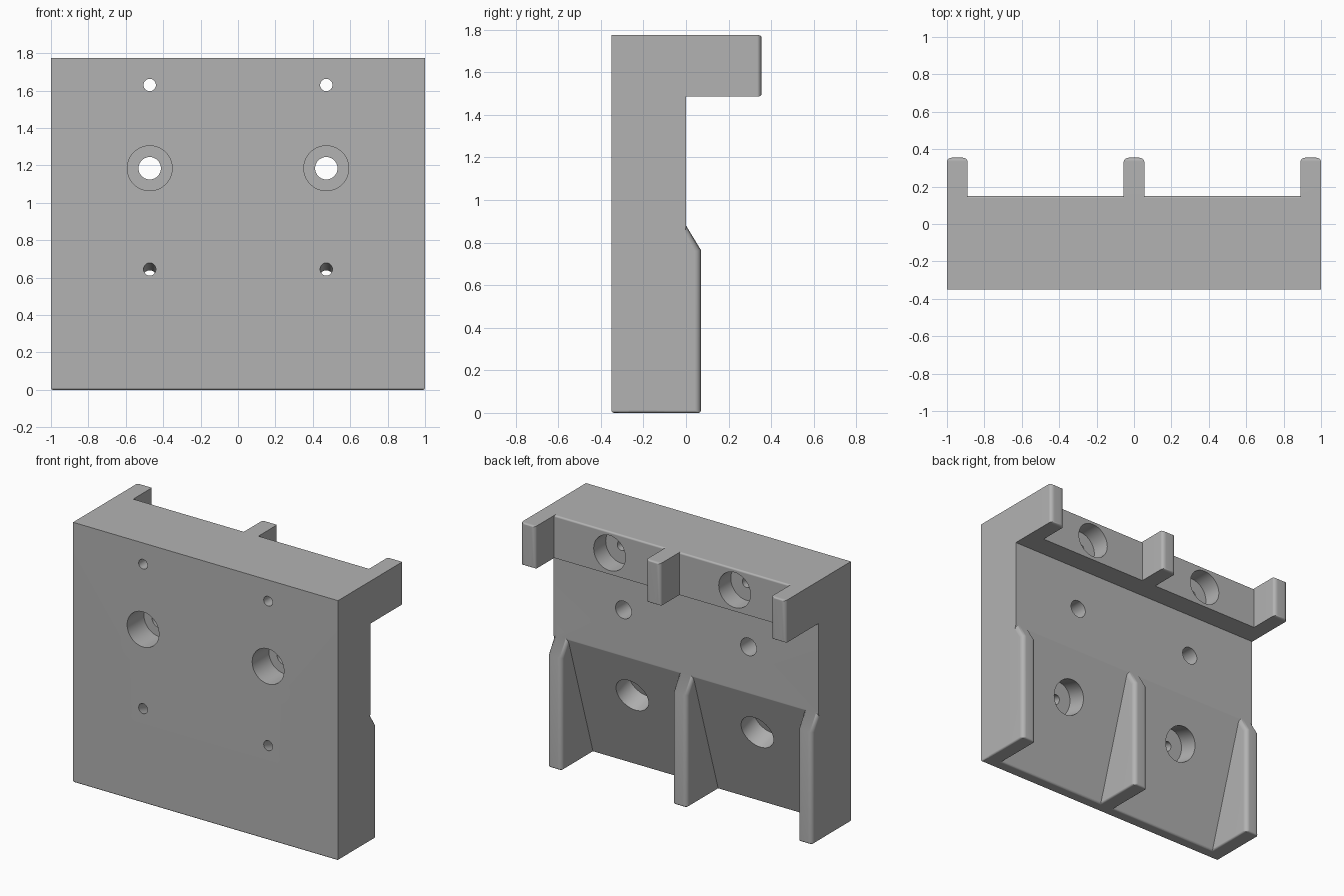
import bpy, bmesh, math
from mathutils import Vector

if "Cube" in bpy.data.objects:
    bpy.data.objects.remove(bpy.data.objects["Cube"])

grey = bpy.data.materials.new("plain grey")
grey.use_nodes = True
COLOUR = (0.45, 0.45, 0.45, 1)
grey.diffuse_color = COLOUR
grey.node_tree.nodes["Principled BSDF"].inputs["Base Color"].default_value = COLOUR

FILLET, SOFT = 0.03, 0.012


def activate(ob):
    bpy.ops.object.select_all(action="DESELECT")
    ob.select_set(True)
    bpy.context.view_layer.objects.active = ob


def apply(ob, mod):
    activate(ob)
    bpy.ops.object.modifier_apply(modifier=mod.name)


def prism(name, profile, x0, x1, weight):
    """Extrude a (y, z) profile along x, rounding edges by a weight rule."""
    bm = bmesh.new()
    face = bm.faces.new([bm.verts.new((x0, y, z)) for y, z in profile])
    ext = bmesh.ops.extrude_face_region(bm, geom=[face])["geom"]
    for v in ext:
        if isinstance(v, bmesh.types.BMVert):
            v.co.x = x1
    bmesh.ops.recalc_face_normals(bm, faces=bm.faces)
    me = bpy.data.meshes.new(name)
    bm.to_mesh(me)
    bm.free()
    me.materials.append(grey)
    ob = bpy.data.objects.new(name, me)
    bpy.context.collection.objects.link(ob)
    attr = me.attributes.new("bevel_weight_edge", "FLOAT", "EDGE")
    for e in me.edges:
        a, b = (me.vertices[i].co for i in e.vertices)
        attr.data[e.index].value = weight(a, b)
    bev = ob.modifiers.new("round", "BEVEL")
    bev.limit_method, bev.width, bev.segments = "WEIGHT", FILLET, 4
    apply(ob, bev)
    return ob


def combine(ob, other, operation):
    mod = ob.modifiers.new("combine", "BOOLEAN")
    mod.operation, mod.solver, mod.object = operation, "EXACT", other
    apply(ob, mod)
    bpy.data.objects.remove(other)


def bore(ob, x, start, direction, radius, length):
    """Drill a cylinder centred on a (y, z) start point."""
    d = Vector((0, *direction)).normalized()
    p = Vector((x, *start)) + d * length / 2
    bpy.ops.mesh.primitive_cylinder_add(
        vertices=48, radius=radius, depth=length, location=p,
        rotation=d.to_track_quat("Z", "Y").to_euler())
    cutter = bpy.context.object
    cutter.data.materials.append(grey)
    combine(ob, cutter, "DIFFERENCE")


# Block with a recessed back, an undercut slope and a top bar
def block_weight(a, b):
    bottom = max(a.z, b.z) < 0.001
    bar_lip = min(a.y, b.y) > 0.14 and min(a.z, b.z) > 1.7
    return SOFT / FILLET if bottom or bar_lip else 0


bracket = prism("mounting_block",
                [(-.35, 0), (-.27, 0), (0, .87), (0, 1.485), (.15, 1.485),
                 (.15, 1.775), (-.35, 1.775)], -1, 1, block_weight)


# Ribs and prongs have full fillets down the tip and softer ends
def rib_weight(a, b):
    if max(a.z, b.z) < 0.001:
        return SOFT / FILLET
    along_x = abs(a.x - b.x) > 0.01
    at_tip = a.y + b.y > -0.01 and max(a.y, b.y) > 0.06 and min(a.y, b.y) > -0.08
    on_side = not along_x and max(a.z, b.z) < 1 and min(a.y, b.y) > -0.08
    return 0 if along_x else float(at_tip and on_side)


def prong_weight(a, b):
    if min(a.y, b.y) < 0.3:
        return 0
    return SOFT / FILLET if abs(a.x - b.x) > 0.01 else 1


for x0, x1 in ((-1, -.89), (-.055, .055), (.89, 1)):
    rib = prism("lower_rib", [(-.31, 0), (.07, 0), (.07, .765), (-.07, .995),
                              (-.31, .995)], x0, x1, rib_weight)
    combine(bracket, rib, "UNION")
    prong = prism("upper_prong", [(.05, 1.485), (.355, 1.485), (.355, 1.775),
                                  (.05, 1.775)], x0, x1, prong_weight)
    combine(bracket, prong, "UNION")

# Screw holes: straight top, front-countersunk middle, tilted bottom
tilt = Vector((.87, -.27)).normalized()
for x in (-.472, .472):
    bore(bracket, x, (-.5, 1.63), (1, 0), .033, 1)
    bore(bracket, x, (.02, 1.63), (1, 0), .12, .4)
    bore(bracket, x, (-.5, 1.185), (1, 0), .06, .8)
    bore(bracket, x, (-.5, 1.185), (1, 0), .12, .33)
    front = Vector((-.35, .645))
    bore(bracket, x, front - tilt * .1, tilt, .033, .6)
    bore(bracket, x, front + tilt * .125, tilt, .12, .5)

activate(bracket)
bpy.ops.object.shade_smooth_by_angle(angle=math.radians(35))
normals = bracket.modifiers.new("even shading", "WEIGHTED_NORMAL")
normals.keep_sharp = True
